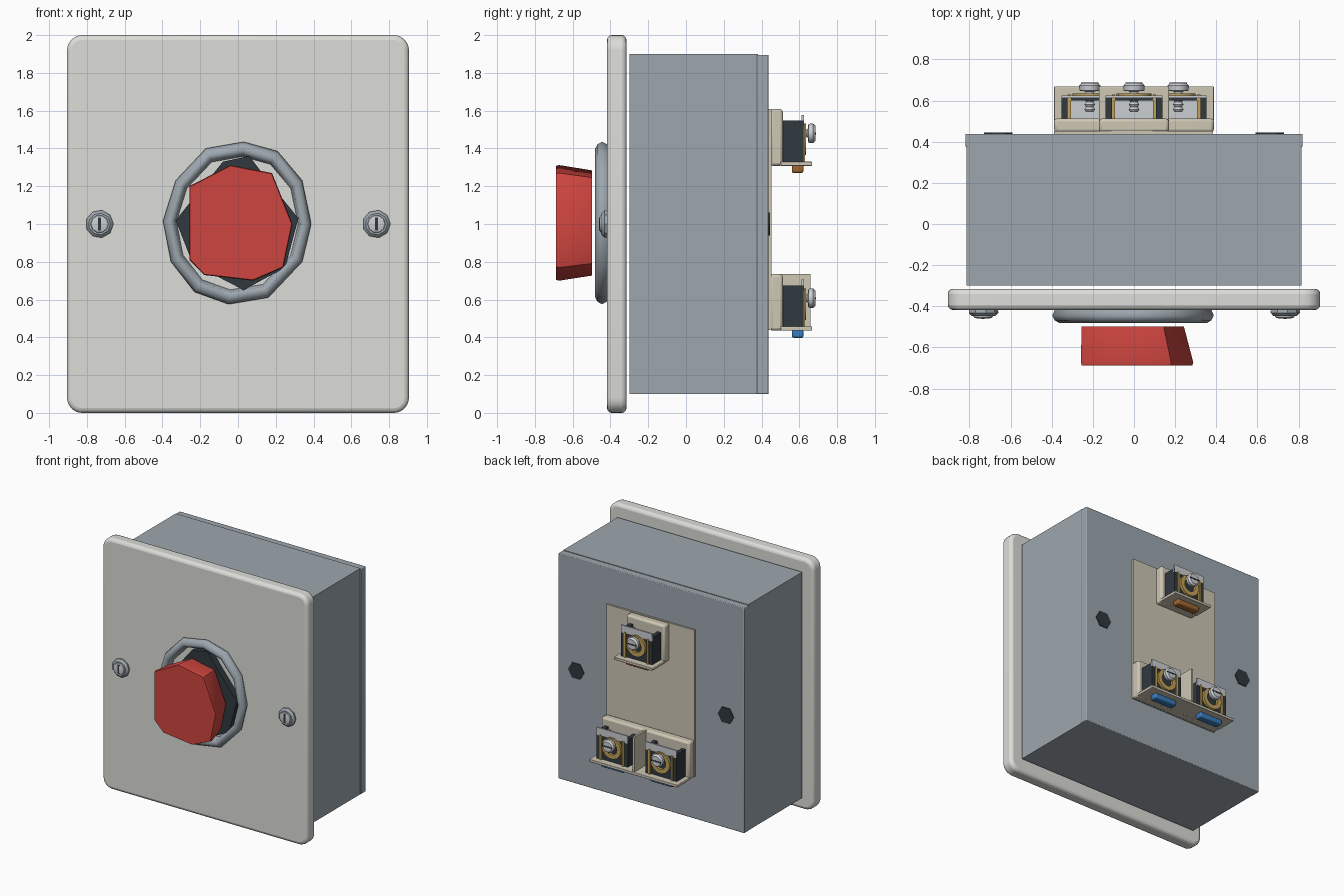
import bpy, bmesh, math
from mathutils import Matrix

if "Cube" in bpy.data.objects:
    bpy.data.objects.remove(bpy.data.objects["Cube"])


def mat(name, rgb):
    m = bpy.data.materials.new(name)
    m.diffuse_color = (*rgb, 1)
    m.use_nodes = True
    m.node_tree.nodes["Principled BSDF"].inputs["Base Color"].default_value = m.diffuse_color
    return m


WHITE = mat("plate_white", (0.72, 0.72, 0.69))
STEEL = mat("box_steel", (0.34, 0.39, 0.43))
DARK = mat("dark_plastic", (0.03, 0.04, 0.05))
RED = mat("button_red", (0.62, 0.06, 0.05))
BEIGE = mat("terminal_beige", (0.62, 0.57, 0.46))
BRASS = mat("brass", (0.55, 0.36, 0.10))
SILVER = mat("silver", (0.60, 0.62, 0.65))
BROWN = mat("live_brown", (0.35, 0.13, 0.03))
BLUE = mat("neutral_blue", (0.04, 0.20, 0.50))


def finish(bm, name, m, bevel=0.0, segs=2, angle=35):
    bmesh.ops.recalc_face_normals(bm, faces=bm.faces)
    me = bpy.data.meshes.new(name)
    bm.to_mesh(me)
    bm.free()
    ob = bpy.data.objects.new(name, me)
    bpy.context.collection.objects.link(ob)
    me.materials.append(m)
    if bevel:
        b = ob.modifiers.new("bevel", 'BEVEL')
        b.width, b.segments = bevel, segs
        b.limit_method, b.angle_limit = 'ANGLE', math.radians(40)
    bpy.ops.object.select_all(action='DESELECT')
    ob.select_set(True)
    bpy.context.view_layer.objects.active = ob
    bpy.ops.object.shade_smooth_by_angle(angle=math.radians(angle))
    return ob


def box(name, x0, x1, y0, y1, z0, z1, m, bevel=0.0):
    bm = bmesh.new()
    bmesh.ops.create_cube(bm, size=1)
    for v in bm.verts:
        v.co = ((x0 + x1) / 2 + v.co.x * (x1 - x0), (y0 + y1) / 2 + v.co.y * (y1 - y0),
                (z0 + z1) / 2 + v.co.z * (z1 - z0))
    return finish(bm, name, m, bevel)


def loft(name, rings, m, closed=False, angle=35, bevel=0.0):
    """Join equal-length rings of points; cap the ends, or close into a loop."""
    bm = bmesh.new()
    vs = [[bm.verts.new(p) for p in r] for r in rings]
    n = len(vs[0])
    pairs = list(zip(vs, vs[1:])) + ([(vs[-1], vs[0])] if closed else [])
    for a, b in pairs:
        for i in range(n):
            bm.faces.new((a[i], a[(i + 1) % n], b[(i + 1) % n], b[i]))
    if not closed:
        bm.faces.new(vs[0])
        bm.faces.new(vs[-1])
    return finish(bm, name, m, bevel, 3, angle)


def circle(x, z, r, y, n):
    return [(x + r * math.cos(math.tau * i / n), y, z + r * math.sin(math.tau * i / n)) for i in range(n)]


def disc(name, x, z, n, profile, m):
    """Turned part along y; profile is (radius, y) pairs."""
    return loft(name, [circle(x, z, r, y, n) for r, y in profile], m)


def scaled(pts, s, y, c=(0, 1.0)):
    return [(c[0] + (x - c[0]) * s, y, c[1] + (z - c[1]) * s) for x, z in pts]


def rect(x, z0, z1, y):
    return [(-x, y, z0), (x, y, z0), (x, y, z1), (-x, y, z1)]


# Front plate with rounded corners and edges
corner = [(cx + 0.08 * math.cos(a), cz + 0.08 * math.sin(a))
          for cx, cz, q in ((0.825, 1.92, 0), (-0.825, 1.92, 1), (-0.825, 0.08, 2), (0.825, 0.08, 3))
          for a in [math.pi / 2 * (q + i / 6) for i in range(7)]]
loft("front_plate", [scaled(corner, 1, y) for y in (-0.418, -0.315)], WHITE, bevel=0.025)

# Open-fronted back box and its rear cover
loft("back_box", [rect(0.815, 0.10, 1.90, -0.30), rect(0.815, 0.10, 1.90, 0.38),
                  rect(0.79, 0.125, 1.875, 0.38), rect(0.79, 0.125, 1.875, -0.30)], STEEL, closed=True)
box("rear_cover", -0.82, 0.82, 0.375, 0.438, 0.10, 1.895, STEEL, 0.005)

# Low-poly bezel ring
outline = [(0.03, 1.435), (0.21, 1.385), (0.34, 1.23), (0.388, 1.0), (0.34, 0.80), (0.16, 0.61),
           (-0.05, 0.575), (-0.23, 0.64), (-0.355, 0.80), (-0.397, 1.016), (-0.33, 1.23), (-0.17, 1.40)]
loft("bezel_ring", [scaled(outline, s, y) for s, y in
                    ((0.97, -0.418), (1.0, -0.445), (0.97, -0.468), (0.91, -0.482), (0.85, -0.47), (0.82, -0.418))],
     STEEL, closed=True, angle=60)

# Dark collar inside the ring
collar = [(-0.33, 1.02), (-0.24, 0.79), (0.03, 0.65), (0.25, 0.77), (0.32, 1.03),
          (0.15, 1.24), (0.06, 1.36), (-0.08, 1.33)]
loft("collar", [scaled(collar, 1, y) for y in (-0.416, -0.472)], DARK)

# Red push button, wider at the front
button = [(-0.258, 1.2), (-0.04, 1.312), (0.18, 1.27), (0.288, 1.0), (0.24, 0.77),
          (0.08, 0.70), (-0.18, 0.73), (-0.258, 0.81)]
loft("push_button", [scaled(button, 0.91, -0.498, (-0.22, 1.0)), scaled(button, 1, -0.672),
                     scaled(button, 0.985, -0.688)], RED, angle=50)

# Plate screws with slots, and dark fixings on the rear
for s, side in ((-1, "left"), (1, "right")):
    x = 0.733 * s
    disc("screw_cup_" + side, x, 1.0, 9, [(0.072, -0.416), (0.074, -0.432), (0.058, -0.448)], STEEL)
    disc("screw_head_" + side, x, 1.0, 10, [(0.048, -0.445), (0.045, -0.455), (0.03, -0.459)], SILVER)
    box("screw_slot_" + side, x - 0.007, x + 0.007, -0.461, -0.455, 0.965, 1.035, DARK)
    disc("rear_fixing_" + side, 0.66 * s, 1.0, 6, [(0.07, 0.43), (0.07, 0.444)], DARK)

# Beige terminal mounting plate
box("terminal_plate", -0.39, 0.385, 0.43, 0.452, 0.44, 1.61, BEIGE)


def carrier(name, z0, w):
    box(name + "_base", -w, w, 0.445, 0.513, z0, z0 + 0.30, BEIGE, 0.015)
    box(name + "_shelf", -w, w, 0.50, 0.668, z0, z0 + 0.022, BEIGE, 0.004)


def terminal(name, x, z0, label):
    # Dark cheeks with brass rails
    for s, side in ((-1, "a"), (1, "b")):
        for part, a, b, y1, top, m in (("cheek", 0.108, 0.138, 0.622, 0.24, DARK),
                                       ("rail", 0.092, 0.108, 0.63, 0.22, BRASS)):
            lo, hi = sorted((x + s * a, x + s * b))
            box(f"{name}_{part}_{side}", lo, hi, 0.51, y1, z0 + 0.022, z0 + top, m)
    # Clamp: inner block, brass front and silver top strip
    box(name + "_block", x - 0.092, x + 0.092, 0.51, 0.60, z0 + 0.022, z0 + 0.12, SILVER)
    box(name + "_clamp", x - 0.092, x + 0.092, 0.60, 0.615, z0 + 0.022, z0 + 0.215, DARK)
    box(name + "_strip", x - 0.138, x + 0.138, 0.612, 0.624, z0 + 0.21, z0 + 0.27, SILVER)
    loft(name + "_washer", [circle(x, z0 + 0.14, r, y, 14) for r, y in
                            ((0.085, 0.612), (0.085, 0.635), (0.05, 0.635), (0.05, 0.612))], BRASS, closed=True)
    # Screw: ridged shaft, head and slot
    zc = z0 + 0.172
    thread = [(0.026 if i % 2 else 0.018, 0.545 + 0.012 * i) for i in range(9)]
    disc(name + "_screw", x, zc, 12, thread + [(0.026, 0.645), (0.05, 0.648), (0.052, 0.672), (0.04, 0.686)], SILVER)
    box(name + "_slot", x - 0.042, x + 0.042, 0.68, 0.688, zc - 0.005, zc + 0.005, DARK)
    # Coloured label under the shelf
    box(name + "_label", x - 0.1, x + 0.1, 0.56, 0.622, z0 - 0.038, z0 + 0.005, label, 0.01)


# One upper and two lower terminals with a divider
carrier("upper", 1.308, 0.17)
terminal("upper_terminal", 0, 1.308, BROWN)
carrier("lower", 0.435, 0.388)
box("lower_divider", -0.008, 0.008, 0.50, 0.66, 0.44, 0.735, BEIGE)
for s, side in ((-1, "left"), (1, "right")):
    terminal("lower_terminal_" + side, 0.215 * s, 0.435, BLUE)
